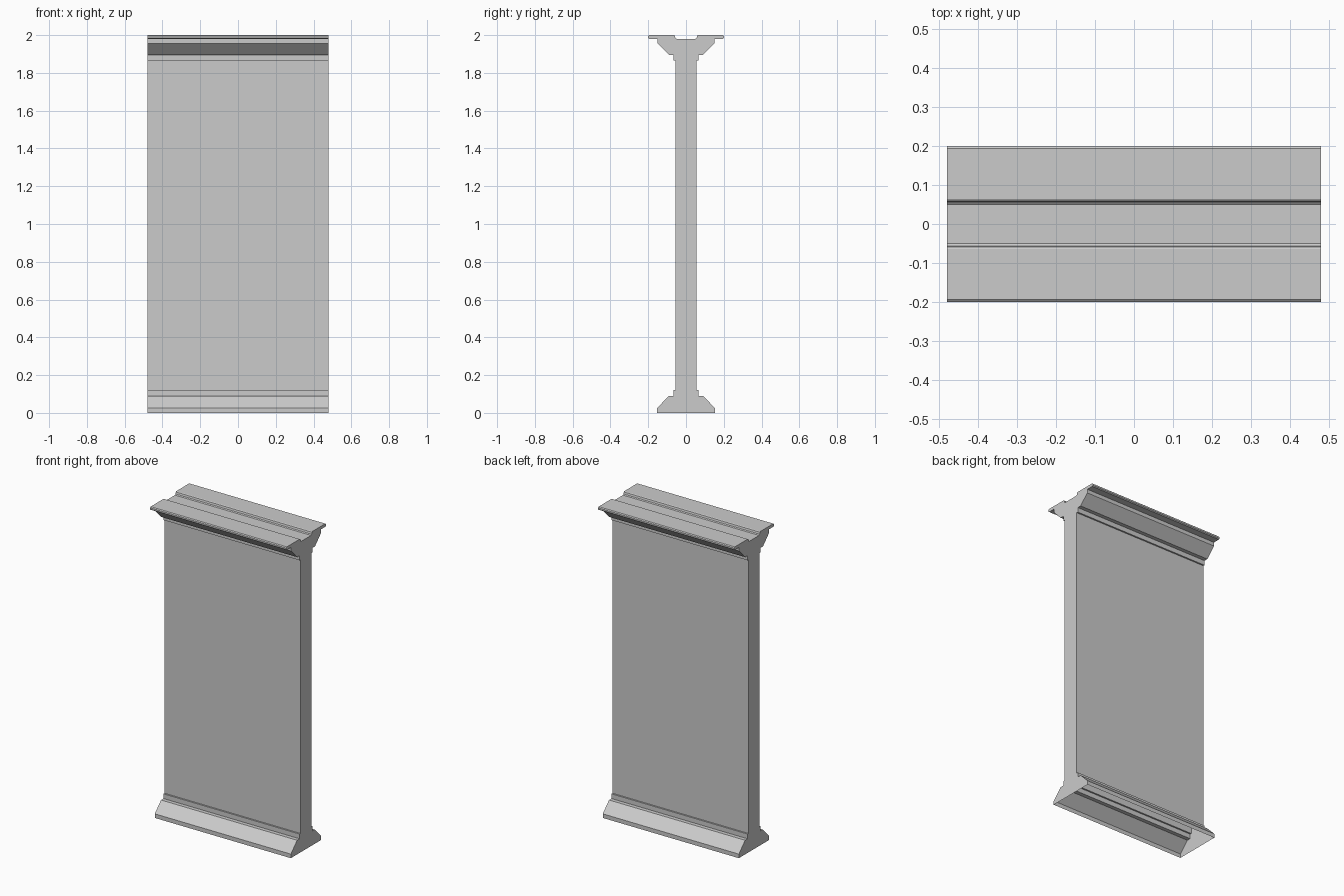
import bpy, bmesh

if "Cube" in bpy.data.objects:
    bpy.data.objects.remove(bpy.data.objects["Cube"])

# Half cross-section (y, z), from the open foot up to the groove in the cap
half = [
    (0.153, 0.0), (0.153, 0.026), (0.09, 0.09), (0.065, 0.09),
    (0.065, 0.12), (0.055, 0.12),                                # foot steps
    (0.055, 1.865), (0.065, 1.865), (0.065, 1.895), (0.09, 1.895),
    (0.15, 1.956), (0.15, 1.98),                                 # cap flare
    (0.194, 1.98), (0.2, 1.985), (0.2, 1.995), (0.194, 2.0),     # lip
    (0.064, 2.0), (0.059, 1.997), (0.056, 1.985), (0.05, 1.98),  # groove
]
section = half + [(-y, z) for y, z in reversed(half)]
HALF_LENGTH = 0.48

# Wall panel: section swept along x, closed ends, underside left open
bm = bmesh.new()
right = [bm.verts.new((HALF_LENGTH, y, z)) for y, z in section]
left = [bm.verts.new((-HALF_LENGTH, y, z)) for y, z in section]
for i in range(len(section) - 1):
    bm.faces.new((left[i], left[i + 1], right[i + 1], right[i]))
bm.faces.new(right)
bm.faces.new(left[::-1])
bmesh.ops.recalc_face_normals(bm, faces=bm.faces[:])

mesh = bpy.data.meshes.new("wall_panel")
bm.to_mesh(mesh)
bm.free()
bpy.context.collection.objects.link(bpy.data.objects.new("wall_panel", mesh))
